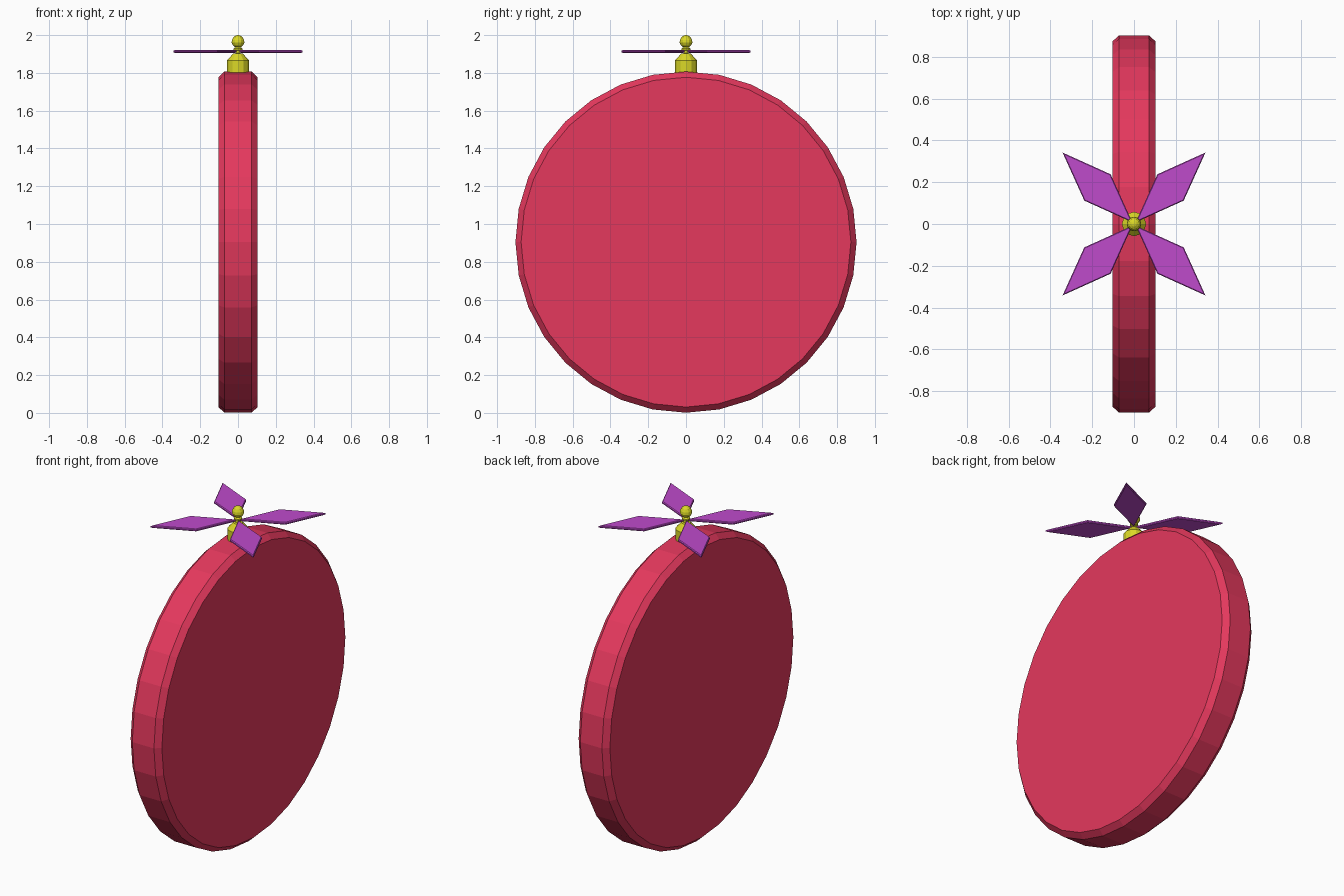
import bpy, bmesh, math
from mathutils import Matrix, Vector

if "Cube" in bpy.data.objects:
    bpy.data.objects.remove(bpy.data.objects["Cube"])


def material(name, rgb):
    m = bpy.data.materials.new(name)
    m.diffuse_color = (*rgb, 1)
    m.use_nodes = True
    m.node_tree.nodes["Principled BSDF"].inputs["Base Color"].default_value = m.diffuse_color
    return m


red = material("red", (0.78, 0.04, 0.11))
yellow = material("yellow", (0.70, 0.68, 0.02))
purple = material("purple", (0.52, 0.07, 0.60))


def finish(bm, name, mat):
    bmesh.ops.recalc_face_normals(bm, faces=bm.faces[:])
    mesh = bpy.data.meshes.new(name)
    bm.to_mesh(mesh)
    bm.free()
    mesh.materials.append(mat)
    obj = bpy.data.objects.new(name, mesh)
    bpy.context.collection.objects.link(obj)
    return obj


def lathe(name, profile, sides, mat, matrix=Matrix()):
    """Revolve (radius, height) points about z, cap both ends."""
    bm = bmesh.new()
    rings = []
    for r, h in profile:
        rings.append([bm.verts.new((r * math.cos(a), r * math.sin(a), h))
                      for a in (2 * math.pi * i / sides for i in range(sides))])
    for lo, hi in zip(rings, rings[1:]):
        for i in range(sides):
            j = (i + 1) % sides
            bm.faces.new((lo[i], lo[j], hi[j], hi[i]))
    bm.faces.new(rings[0][::-1])
    bm.faces.new(rings[-1])
    bm.transform(matrix)
    return finish(bm, name, mat)


# Upright chamfered disc, axis along x
lathe("disc_body",
      [(0.873, -0.104), (0.903, -0.072), (0.903, 0.072), (0.873, 0.104)],
      32, red,
      Matrix.Translation((0, 0, 0.904)) @ Matrix.Rotation(math.pi / 2, 4, 'Y'))

# Rotor mount, tapered to a thin shaft
lathe("rotor_mount",
      [(0.058, 1.78), (0.058, 1.866), (0.026, 1.902), (0.014, 1.904), (0.014, 1.945)],
      12, yellow)

# Collar above the blades and egg-shaped finial
lathe("collar", [(0.014, 1.918), (0.023, 1.922), (0.023, 1.930), (0.014, 1.936)], 12, yellow)
lathe("finial",
      [(0.014, 1.936), (0.027, 1.945), (0.034, 1.960), (0.032, 1.975),
       (0.024, 1.990), (0.012, 1.998), (0.003, 2.0)],
      12, yellow)

# Four kite-shaped blades on the diagonals
outline = [(0.008, 0.008), (0.238, 0.112), (0.342, 0.342), (0.112, 0.238)]
for k in range(4):
    bm = bmesh.new()
    mid = Vector((0.175, 0.175, 0))
    levels = []
    for z, scale in ((1.906, 0.95), (1.910, 1.0), (1.917, 1.0), (1.921, 0.95)):
        levels.append([bm.verts.new((mid.x + (x - mid.x) * scale,
                                     mid.y + (y - mid.y) * scale, z))
                       for x, y in outline])
    for lo, hi in zip(levels, levels[1:]):
        for i in range(4):
            j = (i + 1) % 4
            bm.faces.new((lo[i], lo[j], hi[j], hi[i]))
    bm.faces.new(levels[0][::-1])
    bm.faces.new(levels[-1])
    bm.transform(Matrix.Rotation(k * math.pi / 2, 4, 'Z'))
    finish(bm, f"rotor_blade_{k + 1}", purple)
